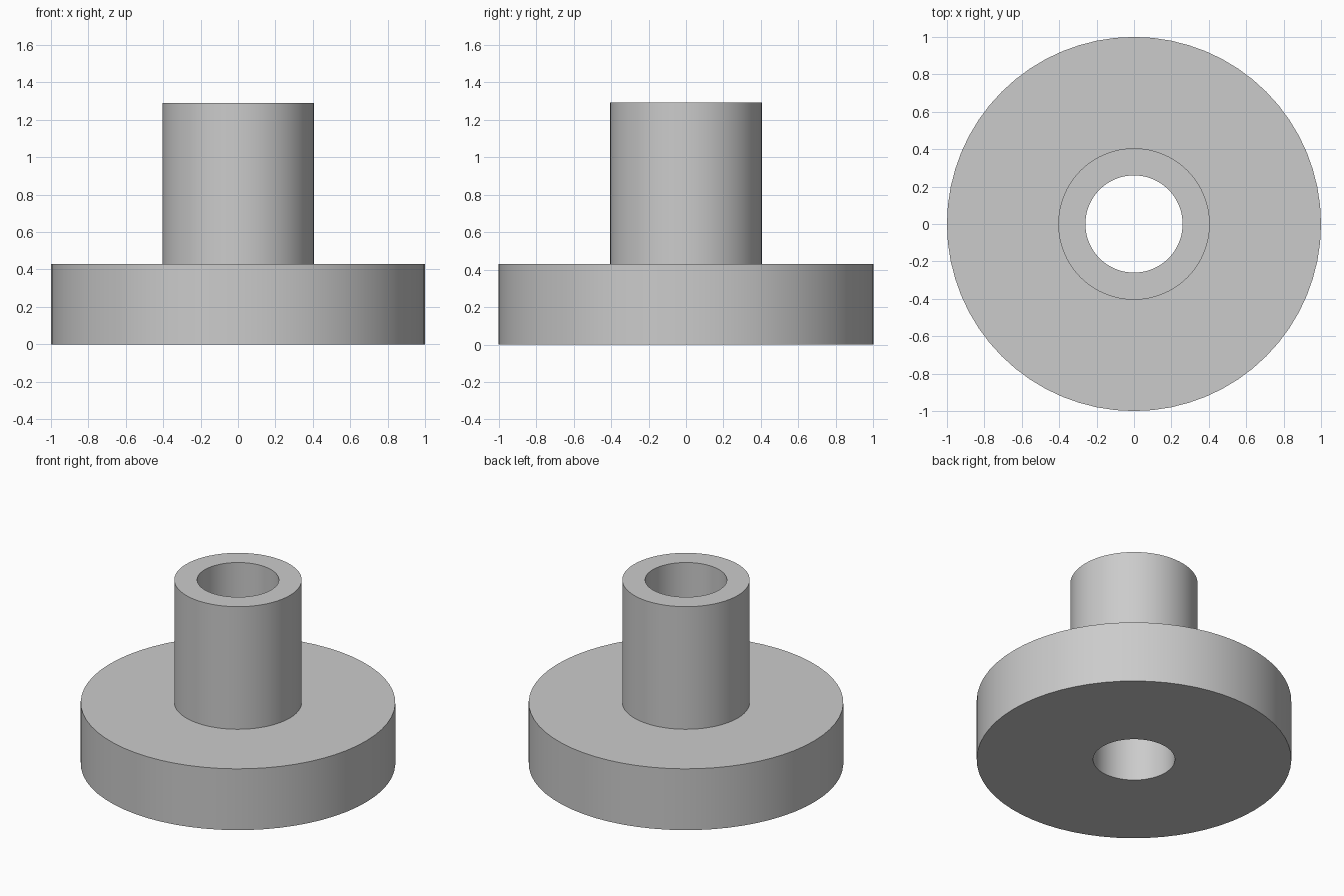
import bpy
import bmesh
import math
from mathutils import Matrix, Vector

SEGMENTS = 64
FLANGE_R, HUB_R, BORE_R = 1.0, 0.405, 0.26
FLANGE_TOP, HUB_TOP = 0.43, 1.29

cube = bpy.data.objects.get("Cube")
if cube:
    bpy.data.objects.remove(cube, do_unlink=True)

# Plain grey material
grey = bpy.data.materials.new("plain_grey")
grey.use_nodes = True
colour = (0.6, 0.6, 0.6, 1.0)
grey.diffuse_color = colour
grey.node_tree.nodes["Principled BSDF"].inputs["Base Color"].default_value = colour


def lathe(name, profile, material):
    """Revolve a closed (radius, height) profile around the z axis."""
    bm = bmesh.new()
    verts = [bm.verts.new((r, 0, z)) for r, z in profile]
    edges = [bm.edges.new((v, verts[(i + 1) % len(verts)]))
             for i, v in enumerate(verts)]
    bmesh.ops.spin(bm, geom=verts + edges, cent=(0, 0, 0), axis=(0, 0, 1),
                   angle=math.tau, steps=SEGMENTS, use_merge=True)
    bmesh.ops.remove_doubles(bm, verts=bm.verts[:], dist=0.0001)
    bmesh.ops.recalc_face_normals(bm, faces=bm.faces[:])
    mesh = bpy.data.meshes.new(name)
    bm.to_mesh(mesh)
    bm.free()
    mesh.materials.append(material)
    obj = bpy.data.objects.new(name, mesh)
    bpy.context.collection.objects.link(obj)
    bpy.ops.object.select_all(action='DESELECT')
    obj.select_set(True)
    bpy.context.view_layer.objects.active = obj
    bpy.ops.object.shade_smooth_by_angle(angle=math.radians(30))
    return obj


# Wide flange and raised hub in one solid, with a bore right through
lathe("flanged_bushing", [
    (BORE_R, 0), (FLANGE_R, 0), (FLANGE_R, FLANGE_TOP),
    (HUB_R, FLANGE_TOP), (HUB_R, HUB_TOP), (BORE_R, HUB_TOP),
], grey)
